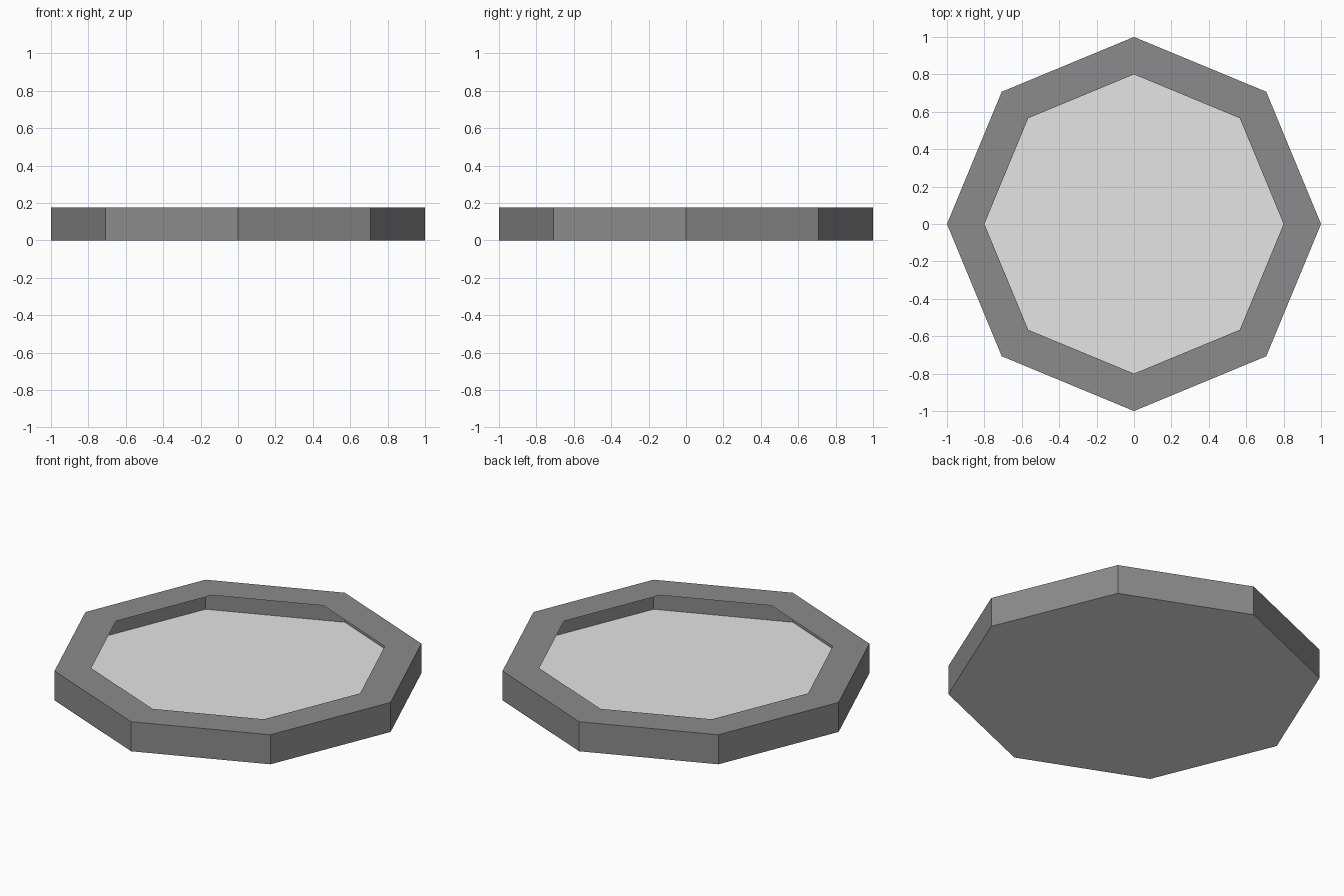
import bpy, bmesh, math

if "Cube" in bpy.data.objects:
    bpy.data.objects.remove(bpy.data.objects["Cube"])

SIDES, R_OUT, R_IN, HEIGHT = 8, 1.0, 0.8, 0.175

def material(name, v):
    m = bpy.data.materials.new(name)
    m.diffuse_color = (v, v, v, 1)
    m.use_nodes = True
    m.node_tree.nodes["Principled BSDF"].inputs["Base Color"].default_value = m.diffuse_color
    return m

def ring(bm, r, z):
    return [bm.verts.new((r * math.cos(i * math.tau / SIDES),
                          r * math.sin(i * math.tau / SIDES), z)) for i in range(SIDES)]

def bridge(bm, a, b):
    for i in range(SIDES):
        j = (i + 1) % SIDES
        bm.faces.new((a[i], a[j], b[j], b[i]))

def finish(bm, name, mat):
    me = bpy.data.meshes.new(name)
    bm.to_mesh(me)
    bm.free()
    me.materials.append(mat)
    bpy.context.collection.objects.link(bpy.data.objects.new(name, me))

dark = material("dark grey", 0.26)
light = material("light grey", 0.78)

# Outer wall and flat overhanging lip
bm = bmesh.new()
bottom, top, lip = ring(bm, R_OUT, 0), ring(bm, R_OUT, HEIGHT), ring(bm, R_IN, HEIGHT)
bridge(bm, bottom, top)
bridge(bm, top, lip)
finish(bm, "tray_rim", dark)

# Pale base sheet reaching under the lip to the wall
bm = bmesh.new()
bm.faces.new(ring(bm, R_OUT, 0)[::-1])
finish(bm, "tray_base", light)
